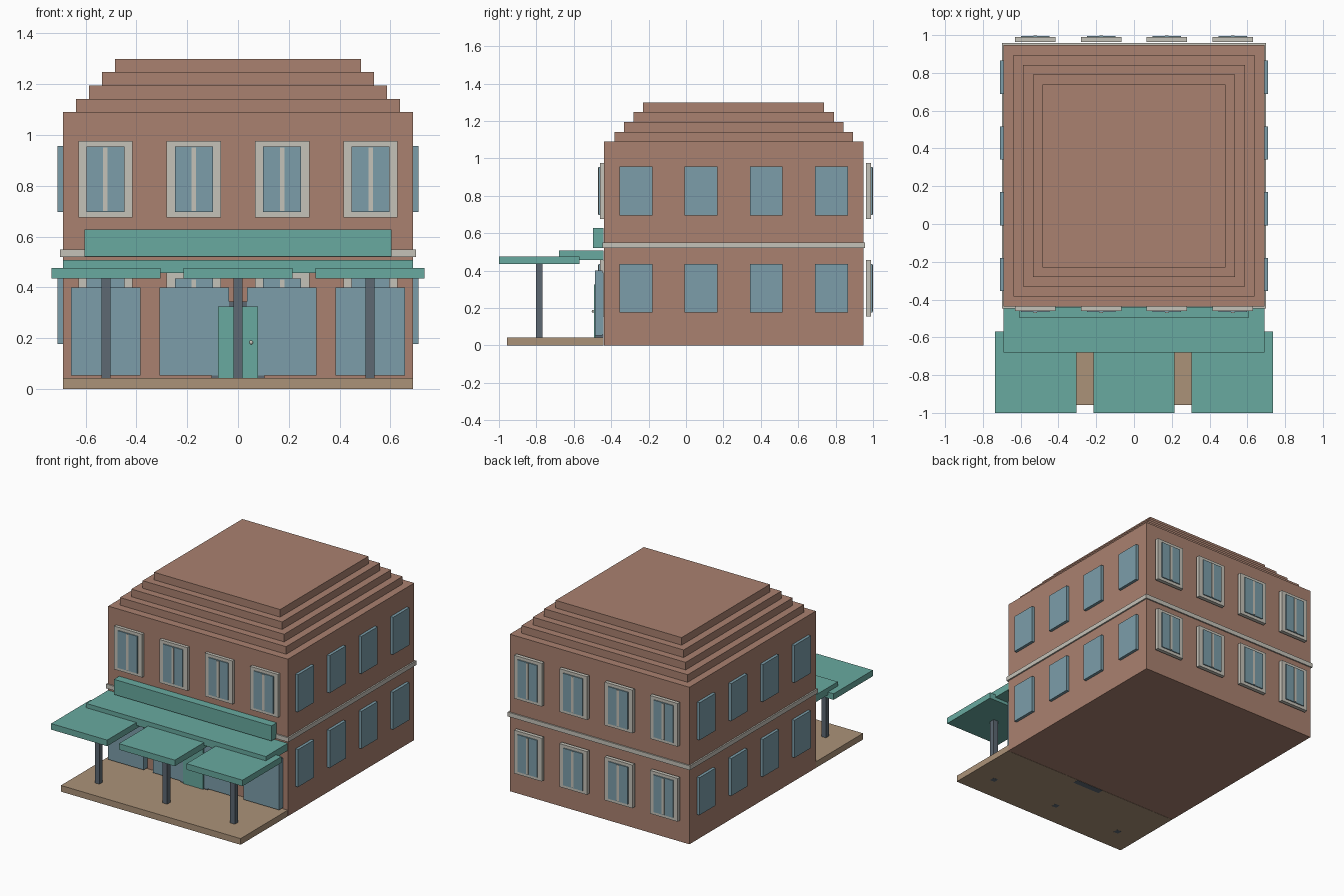
import bpy

cube = bpy.data.objects.get("Cube")
if cube:
    bpy.data.objects.remove(cube, do_unlink=True)


def material(name, rgb):
    m = bpy.data.materials.new(name)
    m.use_nodes = True
    m.diffuse_color = (*rgb, 1)
    m.node_tree.nodes["Principled BSDF"].inputs["Base Color"].default_value = (*rgb, 1)
    return m


brick = material("brick", (0.40, 0.22, 0.16))
teal = material("teal_paint", (0.14, 0.40, 0.35))
glass = material("blue_glass", (0.20, 0.34, 0.40))
cream = material("cream_trim", (0.56, 0.54, 0.48))
sand = material("sand_paving", (0.41, 0.29, 0.19))
slate = material("slate_metal", (0.11, 0.14, 0.17))


def box(name, x, y, z, mat):
    """Box from (low, high) pairs on each axis."""
    bpy.ops.mesh.primitive_cube_add(size=1, location=[sum(p) / 2 for p in (x, y, z)])
    ob = bpy.context.object
    ob.name = name
    ob.scale = [p[1] - p[0] for p in (x, y, z)]
    bpy.ops.object.transform_apply(location=False, rotation=False, scale=True)
    ob.data.materials.append(mat)
    return ob


def around(c, half):
    return (c - half, c + half)


MID_Y = 0.255          # centre of the building, front to back
FRONT = -0.44          # front wall
HALF = 0.69

# Main block, stepped roof and string course
box("main_block", around(0, HALF), around(MID_Y, HALF + 0.003), (0, 1.09), brick)
for i in range(1, 5):
    half = HALF - 0.0515 * i
    top = 1.09 + 0.0525 * i
    box("roof_step", around(0, half), around(MID_Y, half), (top - 0.0525, top), brick)
box("string_course", around(0, 0.70), around(MID_Y, 0.702), (0.52, 0.55), cream)

# Windows on both floors
columns = (-0.522, -0.174, 0.174, 0.522)
for z in (0.306, 0.826):
    for c in columns:
        # framed windows: wall side and outward direction, front then back
        for y, out in ((-0.434, -1), (0.963, 1)):
            def depth(a, b):
                return tuple(sorted((y + out * a, y + out * b)))
            box("window_frame", around(c, 0.107), depth(0, 0.026), around(z, 0.15), cream)
            box("window_glass", around(c, 0.075), depth(0.02, 0.033), around(z, 0.129), glass)
            box("window_mullion", around(c, 0.009), depth(0.02, 0.036), around(z, 0.125), cream)
        # plain side windows
        for side in (-1, 1):
            box("side_window", around(side * 0.695, 0.015), around(MID_Y + c, 0.088),
                around(z, 0.13), glass)

# Terrace and shop front
box("terrace", around(0, HALF), (-0.957, FRONT), (0, 0.043), sand)
for c in (-0.52, -0.173, 0.173, 0.52):
    box("shop_window", around(c, 0.137), (-0.487, -0.447), (0.053, 0.40), glass)
    box("shop_window_back", around(c, 0.13), (-0.45, FRONT), (0.06, 0.39), glass)
box("door_frame", around(0, 0.105), (-0.483, FRONT), (-0.0005, 0.345), slate)
box("door", around(0, 0.078), (-0.493, FRONT), (0.043, 0.325), teal)
bpy.ops.mesh.primitive_uv_sphere_add(segments=10, ring_count=6, radius=0.008,
                                     location=(0.052, -0.496, 0.183))
knob = bpy.context.object
knob.name = "door_knob"
knob.data.materials.append(cream)
bpy.ops.object.shade_smooth()

# Awning, sign board, canopies on posts
box("awning", around(0, HALF), (-0.68, FRONT), (0.457, 0.507), teal)
box("sign_board", around(0, 0.605), (-0.497, FRONT), (0.522, 0.627), teal)
for c in (-0.52, 0, 0.52):
    box("canopy", around(c, 0.215), (-1.0, -0.57), (0.435, 0.477), teal)
    box("canopy_post", around(c, 0.018), around(-0.785, 0.018), (-0.0005, 0.44), slate)
